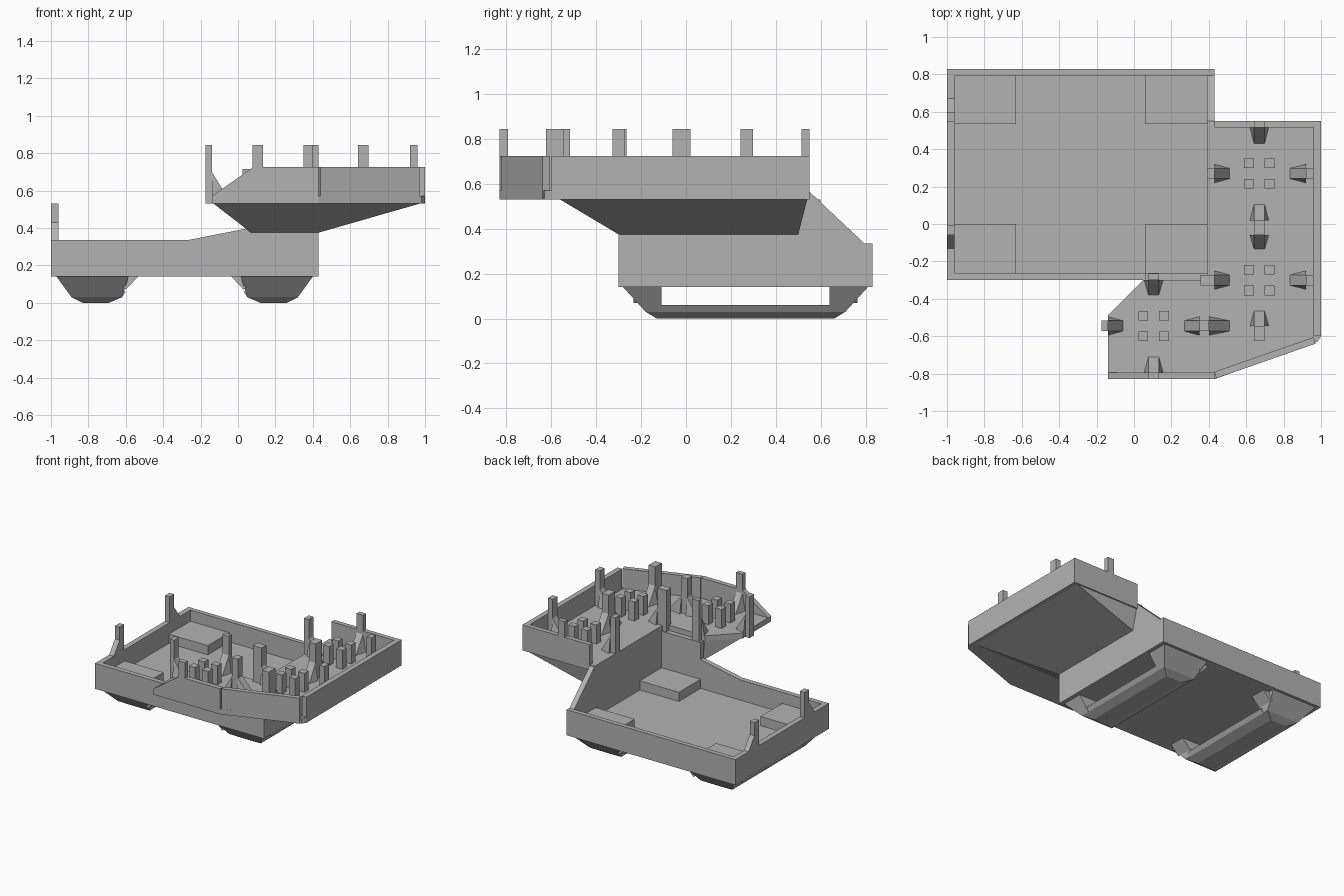
import bpy, bmesh

cube = bpy.data.objects.get("Cube")
if cube:
    bpy.data.objects.remove(cube, do_unlink=True)

grey = bpy.data.materials.new("plain grey")
grey.use_nodes = True
grey.diffuse_color = (0.45, 0.45, 0.45, 1)
grey.node_tree.nodes["Principled BSDF"].inputs["Base Color"].default_value = grey.diffuse_color


def finish(name, bm):
    bmesh.ops.recalc_face_normals(bm, faces=bm.faces)
    mesh = bpy.data.meshes.new(name)
    bm.to_mesh(mesh)
    bm.free()
    mesh.materials.append(grey)
    obj = bpy.data.objects.new(name, mesh)
    bpy.context.collection.objects.link(obj)
    return obj


def hull(name, points):
    bm = bmesh.new()
    verts = [bm.verts.new(p) for p in points]
    result = bmesh.ops.convex_hull(bm, input=verts)
    loose = {g for g in result["geom_interior"] if isinstance(g, bmesh.types.BMVert)}
    bmesh.ops.delete(bm, geom=list(loose), context='VERTS')
    bmesh.ops.dissolve_limit(bm, angle_limit=0.01, verts=bm.verts, edges=bm.edges)
    return finish(name, bm)


def box(name, x0, x1, y0, y1, z0, z1):
    return hull(name, [(x, y, z) for x in (x0, x1) for y in (y0, y1) for z in (z0, z1)])


def prism(name, profile, axis, start, end):
    """Extrude a 2D outline along one axis."""
    def place(p, d):
        q = list(p)
        q.insert(axis, d)
        return q
    bm = bmesh.new()
    a = [bm.verts.new(place(p, start)) for p in profile]
    b = [bm.verts.new(place(p, end)) for p in profile]
    bm.faces.new(a)
    bm.faces.new(b[::-1])
    for i in range(len(a)):
        j = (i + 1) % len(a)
        bm.faces.new((a[i], a[j], b[j], b[i]))
    return finish(name, bm)


# Lower tray: floor and four walls
LOW, RIM, FLOOR, DECK, TOP = 0.14, 0.335, 0.53, 0.57, 0.725
box("lower_floor", -1, 0.43, -0.3, 0.83, LOW, 0.18)
box("lower_outer_wall", -1, -0.96, -0.3, 0.83, LOW, RIM)
box("lower_back_wall", -1, 0.43, 0.795, 0.83, LOW, RIM)
prism("lower_front_wall", [(-1, LOW), (0.43, LOW), (0.43, FLOOR), (0.06, FLOOR),
                           (0.06, 0.4), (-0.27, RIM), (-1, RIM)], 1, -0.3, -0.262)
prism("lower_inner_wall", [(-0.3, LOW), (0.83, LOW), (0.83, RIM), (0.795, RIM),
                           (0.545, DECK), (-0.3, DECK)], 0, 0.39, 0.43)

# Raised pads in the corners of the lower tray
for side, x in (("right", -0.96), ("left", 0.06)):
    for end, y in (("front", -0.262), ("back", 0.535)):
        box(f"pad_{end}_{side}", x, x + 0.33, y, y + 0.262, 0.18, 0.25)

# Feet: two runners, each with tapered end blocks and a low bar
CX, CY = -0.285, 0.265
for side, s in (("right", 1), ("left", -1)):
    def fx(x):
        return CX + s * (x - CX)
    bar = [(-0.91, 0.06), (-0.89, 0.03), (-0.83, 0), (-0.69, 0), (-0.62, 0.03), (-0.6, 0.06)]
    prism(f"runner_bar_{side}", [(fx(x), z) for x, z in bar], 1, -0.13, 0.66)
    levels = [(-0.97, -0.585, -0.28, LOW), (-0.89, -0.62, -0.18, 0.03), (-0.83, -0.69, -0.13, 0)]
    for end, e in (("front", 1), ("back", -1)):
        points = [(fx(x), CY + e * (y - CY), z)
                  for x0, x1, y0, z in levels for x in (x0, x1) for y in (y0, -0.11)]
        hull(f"foot_{end}_{side}", points)
        flare = [(-0.6, 0.07), (-0.535, LOW), (-0.66, LOW)]
        prism(f"foot_flare_{end}_{side}", [(fx(x), z) for x, z in flare], 1,
              CY - e * 0.5, CY - e * 0.375)

# Upper deck and its walls
deck = [(-0.14, -0.83), (0.43, -0.83), (0.98, -0.63), (1, -0.6), (1, 0.55),
        (0.39, 0.55), (0.39, -0.3), (0.05, -0.3), (-0.14, -0.49)]
prism("upper_deck", deck, 2, FLOOR, DECK)
prism("upper_front_wall", [(-0.14, FLOOR), (0.43, FLOOR), (0.43, TOP), (0.08, TOP),
                           (-0.14, DECK)], 1, -0.83, -0.793)
prism("upper_angled_wall", [(0.44, -0.825), (0.97, -0.64), (0.96, -0.605), (0.43, -0.79)],
      2, FLOOR, TOP)
box("upper_left_wall", 0.96, 1, -0.6, 0.55, FLOOR, TOP)
box("upper_back_wall", 0.43, 1, 0.515, 0.55, FLOOR, TOP)

# Sloping undersides joining the deck to the lower tray
UNDER = 0.375
hull("front_underside", [(-0.13, -0.56, FLOOR), (-0.13, -0.49, FLOOR), (0.05, -0.3, FLOOR),
                         (0.43, -0.3, FLOOR), (0.43, -0.56, FLOOR),
                         (0.07, -0.3, UNDER), (0.43, -0.3, UNDER)])
hull("side_underside", [(0.43, -0.56, FLOOR), (0.97, -0.56, FLOOR), (0.97, 0.54, FLOOR),
                        (0.43, 0.54, FLOOR), (0.43, -0.3, UNDER), (0.43, 0.5, UNDER)])

# Clusters of four square pins
for c, (cx, cy) in enumerate([(0.67, 0.27), (0.67, -0.3), (0.105, -0.545)]):
    for dx in (-0.055, 0.055):
        for dy in (-0.055, 0.055):
            x, y = cx + dx, cy + dy
            box(f"pin_{c + 1}", x - 0.026, x + 0.026, y - 0.026, y + 0.026, DECK, 0.715)


def gusset(name, axis, at, tip, mid, base, top, wide=0.05, narrow=0.028):
    """Wedge leaning against a post and tapering to its tip."""
    points = []
    for d, w, z in ((at, wide, base), (tip, narrow, base), (at, narrow, top)):
        for side in (-w, w):
            points.append((d, mid + side, z) if axis == 0 else (mid + side, d, z))
    hull(name, points)


# Tall posts: axis, low and high side, cross position, gusset tips
posts = [
    (1, 0.515, 0.55, 0.67, [0.43]), (1, -0.06, 0.02, 0.67, [-0.135, 0.105]),
    (1, -0.625, -0.545, 0.67, [-0.465]), (0, 0.92, 0.96, 0.27, [0.835]),
    (0, 0.92, 0.96, -0.3, [0.835]), (0, 0.39, 0.43, 0.27, [0.51]),
    (0, 0.355, 0.43, -0.3, [0.51]), (0, -0.175, -0.14, -0.545, [-0.06]),
    (1, -0.3, -0.265, 0.105, [-0.38]), (1, -0.83, -0.793, 0.105, [-0.71]),
    (0, 0.35, 0.4, -0.545, [0.27, 0.51]),
]
for axis, a, b, mid, tips in posts:
    across = (mid - 0.028, mid + 0.028)
    spans = ((a, b) + across) if axis == 0 else (across + (a, b))
    box("deck_post", *spans, FLOOR, 0.845)
    for tip in tips:
        gusset("deck_post_gusset", axis, b if tip > b else a, tip, mid, DECK, 0.7)

# Posts on the outer wall of the lower tray
for y0, y1, tip in ((0.545, 0.6, 0.67), (-0.06, -0.005, -0.13)):
    box("wall_post", -1, -0.96, y0, y1, RIM, 0.53)
    gusset("wall_post_gusset", 1, y1 if tip > y1 else y0, tip, -0.98, RIM, 0.43, 0.02, 0.02)
